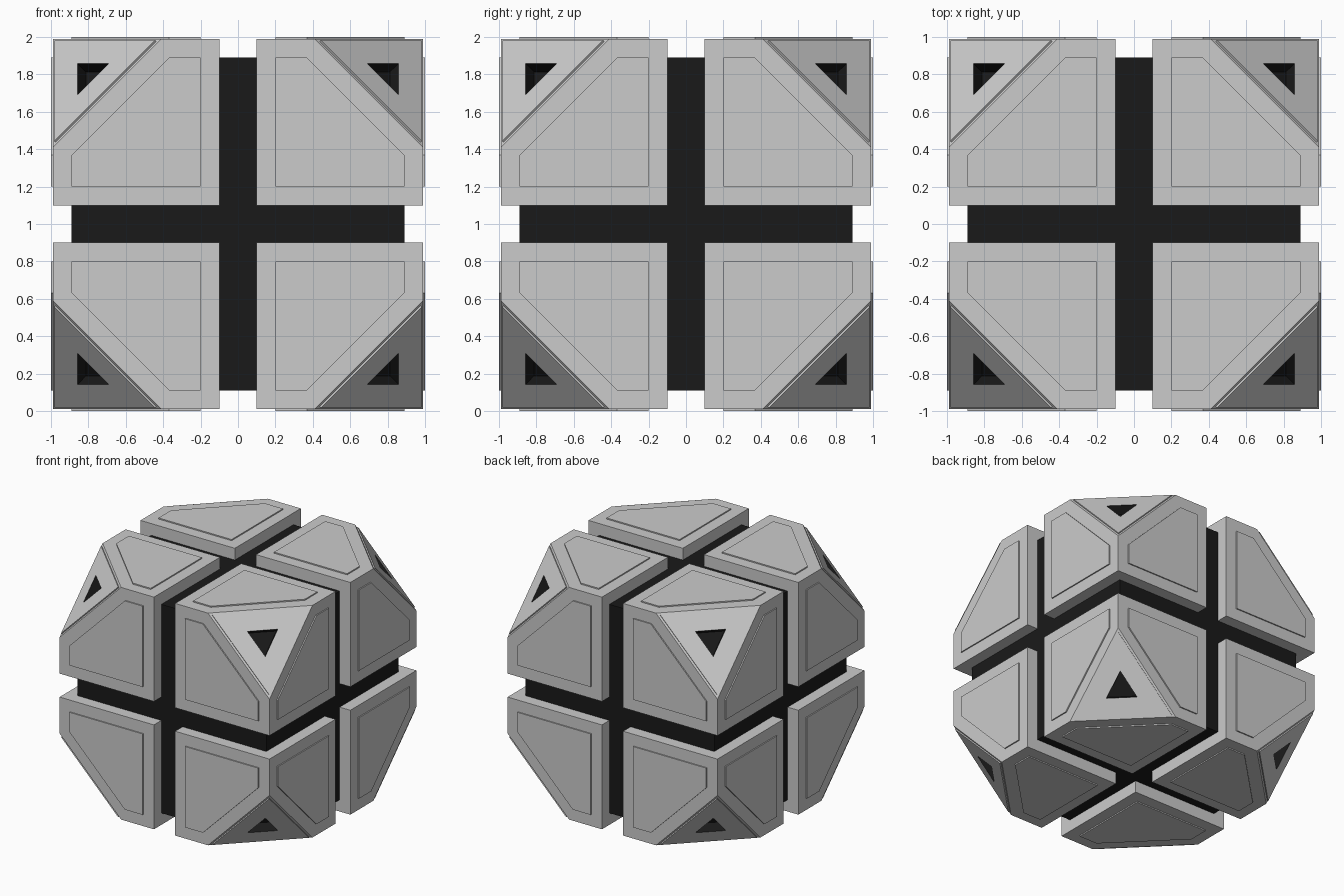
import bpy, bmesh
from mathutils import Vector, Matrix

if "Cube" in bpy.data.objects:
    bpy.data.objects.remove(bpy.data.objects["Cube"])

CENTRE = (0, 0, 1)
black = bpy.data.materials.new("black")
black.diffuse_color = (0.01, 0.01, 0.01, 1)
black.use_nodes = True
black.node_tree.nodes["Principled BSDF"].inputs["Base Color"].default_value = black.diffuse_color
grey = bpy.data.materials.new("grey")
grey.diffuse_color = (0.8, 0.8, 0.8, 1)
grey.use_nodes = True
grey.node_tree.nodes["Principled BSDF"].inputs["Base Color"].default_value = grey.diffuse_color


def cut_box(lo, hi, cut):
    """Cube from lo to hi with its outer corner sliced by x + y + z = cut."""
    bm = bmesh.new()
    mid = (lo + hi) / 2
    bmesh.ops.create_cube(bm, size=hi - lo, matrix=Matrix.Translation((mid,) * 3))
    res = bmesh.ops.bisect_plane(
        bm, geom=bm.verts[:] + bm.edges[:] + bm.faces[:],
        plane_co=(cut / 3,) * 3, plane_no=(1, 1, 1), clear_outer=True)
    edges = [e for e in res["geom_cut"] if isinstance(e, bmesh.types.BMEdge)]
    bmesh.ops.contextual_create(bm, geom=edges)
    bmesh.ops.recalc_face_normals(bm, faces=bm.faces[:])
    bm.normal_update()
    return bm


def inset(bm, faces, thickness, depth=0.0):
    res = bmesh.ops.inset_individual(bm, faces=faces, thickness=thickness,
                                     depth=depth, use_even_offset=True)
    bm.normal_update()
    return res["faces"]


def finish(bm, name, mats):
    me = bpy.data.meshes.new(name)
    bm.to_mesh(me)
    bm.free()
    for m in mats:
        me.materials.append(m)
    ob = bpy.data.objects.new(name, me)
    ob.location = CENTRE
    bpy.context.collection.objects.link(ob)
    mir = ob.modifiers.new("mirror", "MIRROR")
    mir.use_axis = (True, True, True)
    mir.use_clip = False
    mir.merge_threshold = 0.0005
    return ob


# Eight corner blocks
bm = cut_box(0.1, 0.99, 2.39)
sides = [f for f in bm.faces if max(f.normal) > 0.9]
corner = [f for f in bm.faces if f.normal.dot(Vector((1, 1, 1)).normalized()) > 0.99]

# Raised panels on the outer sides
inset(bm, sides, 0.1)
inset(bm, sides, 0.0, 0.01)

# Raised corner plate with a black triangular recess
inset(bm, corner, 0.017)
inset(bm, corner, 0.0, 0.01)
inset(bm, corner, 0.151)
walls = inset(bm, corner, 0.0, -0.08)
for f in walls + corner:
    f.material_index = 1
finish(bm, "corner_blocks", [grey, black])

# Black inner core, its corners cut back behind the blocks
bm = cut_box(0.0, 0.89, 2.1)
inner = [f for f in bm.faces if min(f.normal) < -0.9]
bmesh.ops.delete(bm, geom=inner, context="FACES_ONLY")
finish(bm, "core", [black])
